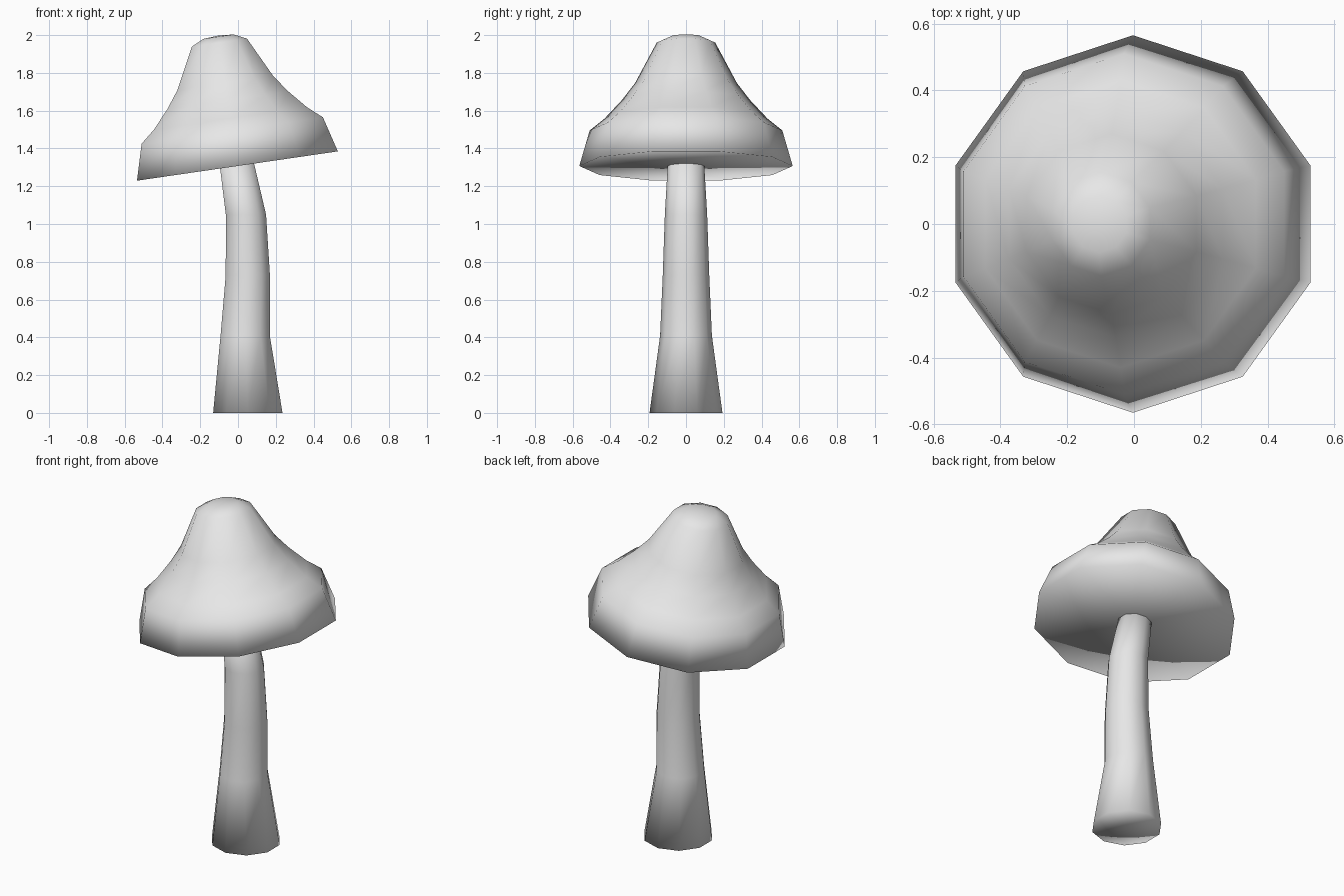
import bpy, bmesh, math
from mathutils import Matrix, Vector

SIDES = 10

cube = bpy.data.objects.get("Cube")
if cube:
    bpy.data.objects.remove(cube, do_unlink=True)

# One plain colour for the whole mushroom
grey = bpy.data.materials.new("light_grey")
grey.use_nodes = True
grey.diffuse_color = (0.8, 0.8, 0.8, 1)
grey.node_tree.nodes["Principled BSDF"].inputs["Base Color"].default_value = (0.8, 0.8, 0.8, 1)


def loft(name, rings, end_rise=0.0):
    """Skin ten-sided rings given as (centre x, z, radius), closed by fans."""
    bm = bmesh.new()
    loops = []
    for cx, z, r in rings:
        loop = []
        for i in range(SIDES):
            a = math.pi / 2 + math.tau * i / SIDES
            loop.append(bm.verts.new((cx + r * math.cos(a), r * math.sin(a), z)))
        loops.append(loop)
    bottom = bm.verts.new((rings[0][0], 0, rings[0][1]))
    top = bm.verts.new((rings[-1][0], 0, rings[-1][1] + end_rise))
    for i in range(SIDES):
        j = (i + 1) % SIDES
        for low, high in zip(loops, loops[1:]):
            bm.faces.new((low[i], low[j], high[j], high[i]))
        bm.faces.new((bottom, loops[0][j], loops[0][i]))
        bm.faces.new((top, loops[-1][i], loops[-1][j]))
    for face in bm.faces:
        face.smooth = True
    mesh = bpy.data.meshes.new(name)
    bm.to_mesh(mesh)
    bm.free()
    mesh.materials.append(grey)
    obj = bpy.data.objects.new(name, mesh)
    bpy.context.collection.objects.link(obj)
    return obj


# Bent stalk, widest at the foot and ending just inside the cap
loft("stalk", [
    (0.052, 0, 0.193),
    (0.038, 0.41, 0.137),
    (0.052, 0.73, 0.123),
    (0.042, 1.05, 0.112),
    (-0.010, 1.34, 0.095),
])

# Bell-shaped cap with a flat underside, tilted about the middle of its rim
cap = loft("cap", [
    (0, 0, 0.565),
    (0, 0.19, 0.51),
    (0, 0.255, 0.43),
    (0, 0.352, 0.34),
    (0, 0.443, 0.27),
    (0, 0.66, 0.155),
    (0, 0.692, 0.085),
], end_rise=0.006)
tilt = Matrix.Rotation(math.radians(-8.3), 4, "Y")
cap.data.transform(Matrix.Translation(Vector((-0.003, 0, 1.307))) @ tilt)
